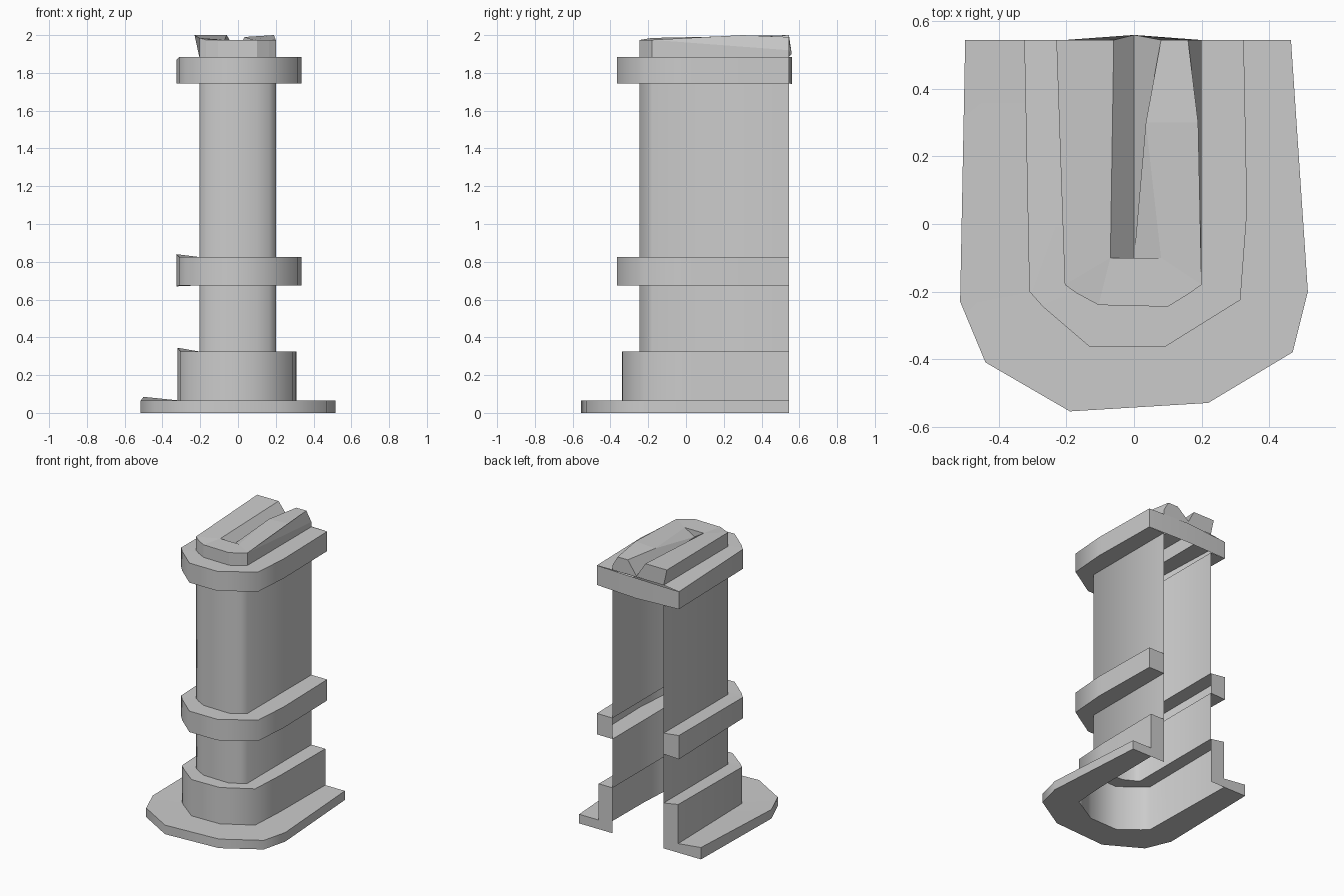
import bpy, bmesh, math

if "Cube" in bpy.data.objects:
    bpy.data.objects.remove(bpy.data.objects["Cube"])

stone = bpy.data.materials.new("plain_grey")
stone.use_nodes = True
GREY = (0.6, 0.6, 0.6, 1)
stone.diffuse_color = GREY
stone.node_tree.nodes["Principled BSDF"].inputs["Base Color"].default_value = GREY

# U-shaped plan outlines, from the right back corner round the front to the left
BACK = 0.545
PLATE = [(-.5, BACK), (-.515, -.23), (-.44, -.41), (-.19, -.555),
         (.22, -.53), (.47, -.38), (.515, -.2), (.465, BACK)]
BAND = [(-.325, BACK), (-.31, -.2), (-.27, -.245), (-.13, -.365),
        (.09, -.365), (.315, -.225), (.335, .04), (.325, BACK)]
PLINTH = [(-.32, BACK), (-.305, -.2), (-.26, -.24), (-.13, -.34),
          (.09, -.335), (.29, -.22), (.305, .04), (.31, BACK)]
WALL = [(-.205, BACK), (-.205, -.18), (-.17, -.205), (-.105, -.24),
        (.1, -.245), (.165, -.205), (.2, -.18), (.2, BACK)]


def finish(name, bm):
    mesh = bpy.data.meshes.new(name)
    bm.to_mesh(mesh)
    bm.free()
    mesh.materials.append(stone)
    obj = bpy.data.objects.new(name, mesh)
    bpy.context.collection.objects.link(obj)
    bpy.ops.object.select_all(action="DESELECT")
    obj.select_set(True)
    bpy.context.view_layer.objects.active = obj
    bpy.ops.object.shade_smooth_by_angle(angle=math.radians(60))
    return obj


def sweep(bm, steps):
    """Skin a stack of (outline, height, lift of the right back corner)."""
    loops = []
    for outline, z, lift in steps:
        loops.append([bm.verts.new((x, y, z + (lift if i == 0 else 0)))
                      for i, (x, y) in enumerate(outline)])
    for low, high in zip(loops, loops[1:]):
        for i in range(len(low) - 1):
            bm.faces.new((low[i], low[i + 1], high[i + 1], high[i]))
    return loops


def close_ends(bm, loops, foot=None):
    """Fill the two back ends; foot adds the missing inner corner."""
    for end in (0, -1):
        ring = [loop[end] for loop in loops]
        if foot:
            ring.insert(0, bm.verts.new((*foot[end], 0)))
        bm.faces.new(ring if end == 0 else ring[::-1])


def shell(name, steps, ends=True, foot=None):
    bm = bmesh.new()
    loops = sweep(bm, steps)
    if ends:
        close_ends(bm, loops, foot)
    return finish(name, bm)


# Base and column
shell("base_plate", [(PLINTH, 0, 0), (PLATE, 0, 0), (PLATE, .065, .02), (PLINTH, .065, 0)])
shell("plinth", [(PLINTH, 0, 0), (PLINTH, .325, .02), (WALL, .325, 0)], foot=WALL)
shell("lower_column", [(WALL, .325, 0), (WALL, .675, 0)], ends=False)
shell("middle_band", [(WALL, .675, 0), (BAND, .675, -.005),
                      (BAND, .825, .015), (WALL, .825, 0)])
shell("upper_column", [(WALL, .825, 0), (WALL, 1.745, 0)], ends=False)

# Collar with a closed, slightly peaked back
bm = bmesh.new()
loops = sweep(bm, [(WALL, 1.745, 0), (BAND, 1.745, 0), (BAND, 1.885, -.015), (WALL, 1.885, 0)])
low, high = loops[1], loops[2]
peak_low = bm.verts.new((0, .56, 1.74))
peak_high = bm.verts.new((0, .56, 1.885))
bm.faces.new((low[-1], peak_low, peak_high, high[-1]))
bm.faces.new((peak_low, low[0], high[0], peak_high))
finish("collar", bm)

# Cap with a V groove running to the back
bm = bmesh.new()
RIM = [(-.23, BACK)] + WALL[1:]
base, rim = sweep(bm, [(WALL, 1.885, 0), (RIM, 1.975, .025)])
rim[-1].co.z = 1.92
rim[1].co.z = 1.985


def point(x, y, z):
    return bm.verts.new((x, y, z))


groove_right, groove_left = point(-.07, -.1, 1.975), point(.08, -.1, 1.975)
floor_front, floor_back = point(0, -.1, 1.93), point(0, .56, 1.9)
back_right, back_left = point(-.06, BACK, 2), point(.08, BACK, 1.99)
ridge_back, ridge_mid = point(.16, BACK, 1.99), point(.19, .3, 2)
pinch = point(.035, .3, 1.99)
for face in (
    (rim[0], rim[1], groove_right, back_right),
    (rim[1], rim[2], rim[3], groove_right),
    (rim[3], rim[4], groove_left, groove_right),
    (rim[4], rim[5], rim[6], groove_left),
    (groove_left, rim[6], ridge_mid, pinch),
    (pinch, ridge_mid, ridge_back, back_left),
    (rim[6], rim[7], ridge_back, ridge_mid),
    (groove_right, floor_front, floor_back, back_right),
    (floor_front, groove_left, pinch),
    (floor_front, pinch, back_left, floor_back),
    (groove_right, groove_left, floor_front),
    (base[-1], base[0], rim[0], back_right, floor_back, back_left, ridge_back, rim[-1]),
):
    bm.faces.new(face)
cap = finish("grooved_cap", bm)
for poly in cap.data.polygons:
    poly.use_smooth = False
